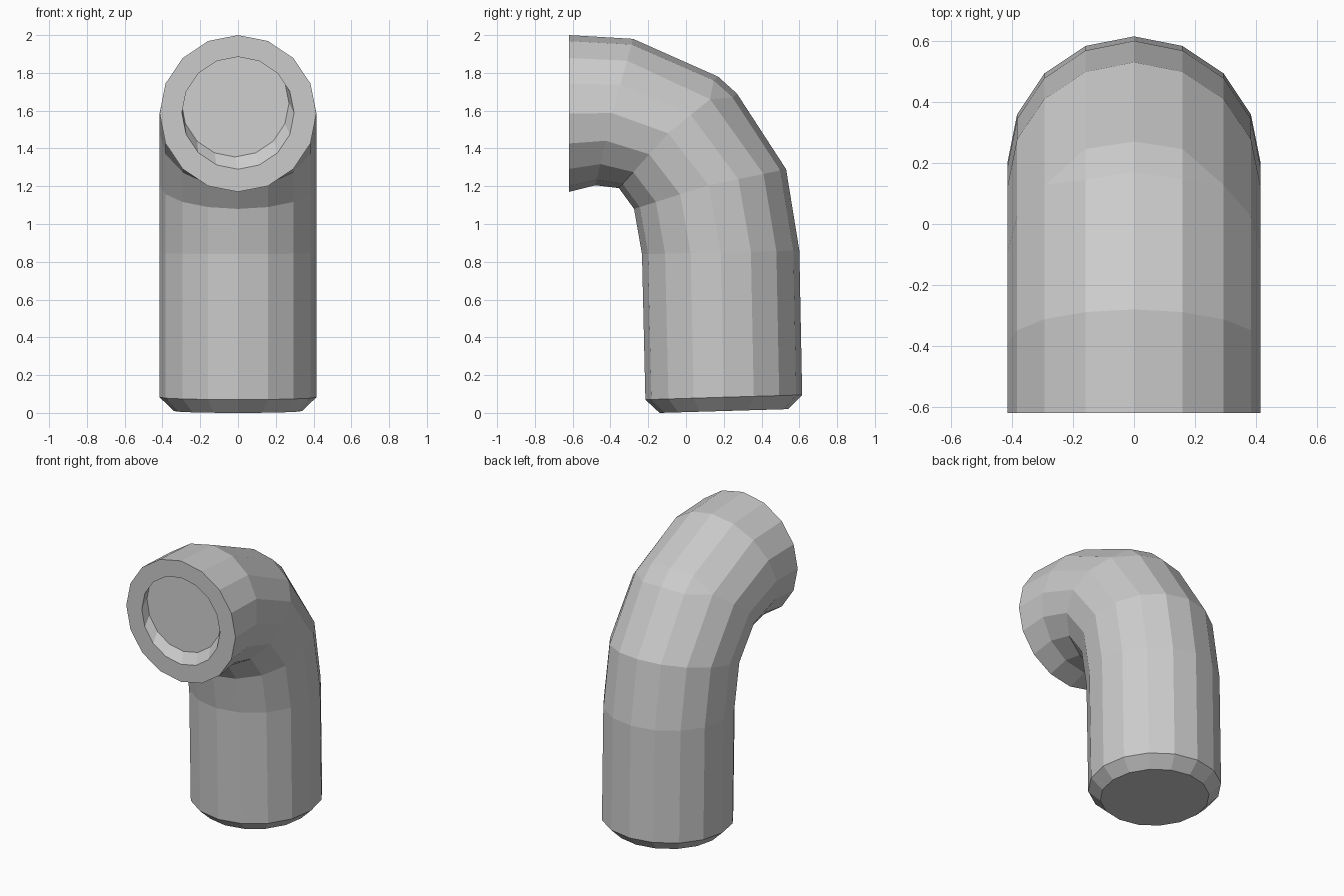
import bpy, bmesh
from math import sin, cos, pi

if "Cube" in bpy.data.objects:
    bpy.data.objects.remove(bpy.data.objects["Cube"])

N = 16


def ring(bm, outer, mid, inner, r=0.415):
    """Cross-section ring from its outer-bend, middle and inner-bend (y, z) points."""
    verts = []
    for k in range(N):
        a = 2 * pi * k / N
        c = cos(a)
        end = outer if c >= 0 else inner
        y, z = (m + (e - m) * abs(c) for m, e in zip(mid, end))
        verts.append(bm.verts.new((r * sin(a), y, z)))
    return verts


def bridge(bm, a, b):
    for k in range(N):
        j = (k + 1) % N
        bm.faces.new((a[k], a[j], b[j], b[k]))


bm = bmesh.new()

# Shell: recess floor, recess rim, mouth, bend, straight leg, chamfered foot
sections = [
    ((-0.55, 1.925), (-0.56, 1.64), (-0.57, 1.355), 0.285),
    ((-0.62, 1.885), (-0.62, 1.588), (-0.62, 1.29), 0.297),
    ((-0.62, 2.0), (-0.62, 1.585), (-0.62, 1.17), 0.415),
    ((-0.28, 1.98), (-0.39, 1.587), (-0.48, 1.205), 0.415),
    ((0.22, 1.735), (-0.095, 1.48), (-0.355, 1.19), 0.415),
    ((0.22, 1.735), (-0.095, 1.48), (-0.355, 1.19), 0.415),
    ((0.53, 1.29), (0.12, 1.205), (-0.275, 1.08), 0.415),
    ((0.60, 0.86), (0.185, 0.85), (-0.233, 0.84), 0.415),
    ((0.615, 0.095), (0.2, 0.083), (-0.215, 0.07), 0.415),
    ((0.54, 0.02), (0.2, 0.01), (-0.14, 0.0), 0.34),
]
rings = [ring(bm, *s) for s in sections]
for v in rings[0]:
    v.co.x -= 0.015

# Small facet on the back of the elbow: the doubled ring splits at three points
for k in (-1, 0, 1):
    for verts, d in ((rings[4], -1), (rings[5], 1)):
        verts[k].co.y += 0.05 * d
        verts[k].co.z -= 0.045 * d

for a, b in zip(rings, rings[1:]):
    bridge(bm, a, b)
bm.faces.new(rings[0])
bm.faces.new(rings[-1])
bmesh.ops.remove_doubles(bm, verts=bm.verts[:], dist=0.0005)
bmesh.ops.recalc_face_normals(bm, faces=bm.faces[:])

mesh = bpy.data.meshes.new("pipe_elbow")
bm.to_mesh(mesh)
bm.free()
pipe = bpy.data.objects.new("pipe_elbow", mesh)
bpy.context.collection.objects.link(pipe)
